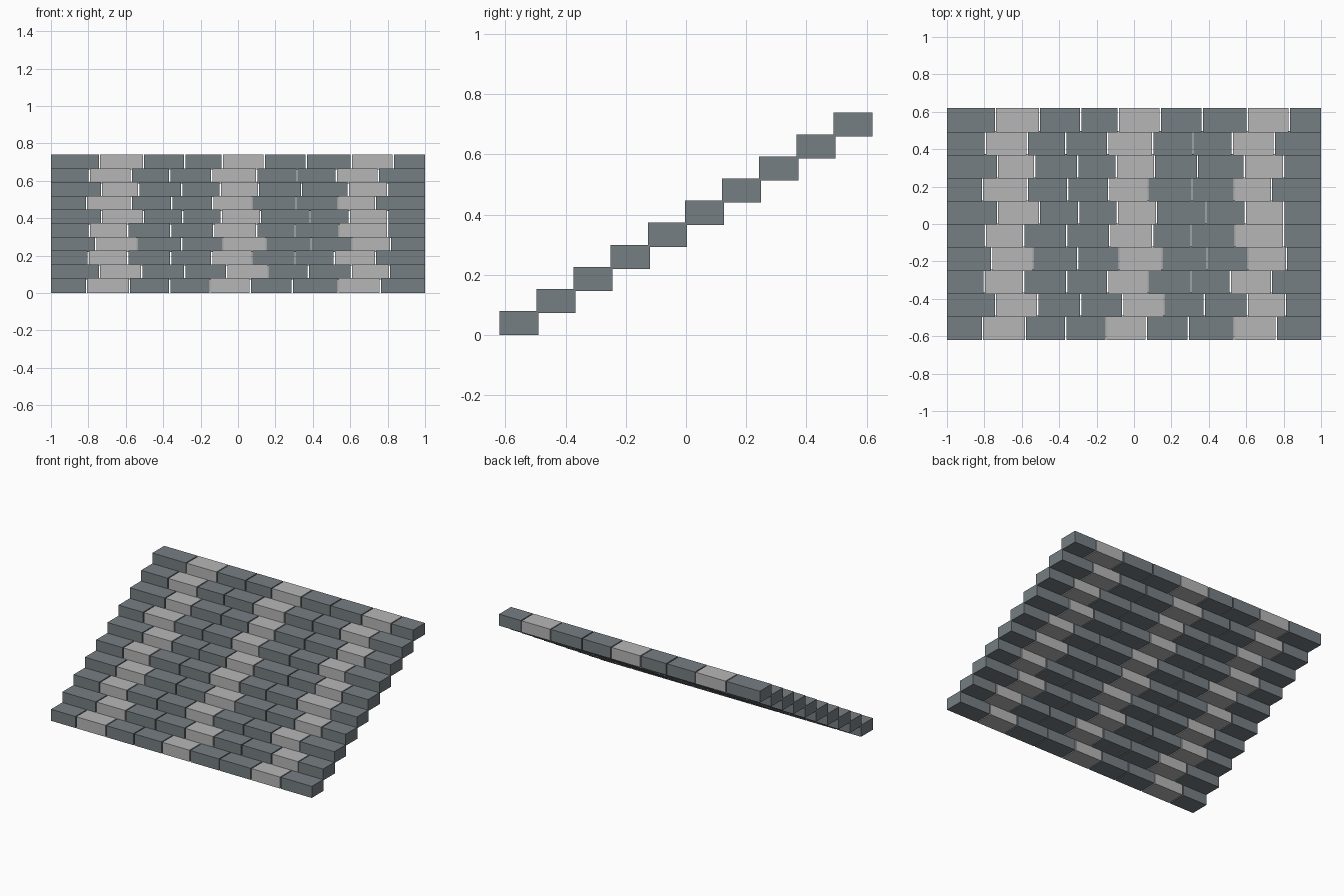
import bpy

# Flat colours
def make_material(name, rgb):
    m = bpy.data.materials.new(name)
    m.diffuse_color = (*rgb, 1)
    return m

dark = make_material("dark grey stone", (0.18, 0.21, 0.225))
light = make_material("light grey stone", (0.47, 0.47, 0.47))

# Joints between the nine stones of each course, lowest course first
JOINTS = [
    (-.81, -.58, -.365, -.15, .065, .29, .535, .76),
    (-.74, -.515, -.285, -.06, .16, .375, .605, .81),
    (-.80, -.59, -.36, -.14, .075, .305, .515, .735),
    (-.76, -.54, -.30, -.08, .15, .39, .61, .815),
    (-.795, -.59, -.36, -.13, .10, .305, .54, .80),
    (-.73, -.505, -.295, -.09, .12, .385, .595, .80),
    (-.81, -.57, -.355, -.135, .075, .31, .535, .735),
    (-.73, -.53, -.30, -.095, .11, .34, .59, .80),
    (-.795, -.57, -.365, -.14, .10, .315, .525, .75),
    (-.74, -.505, -.285, -.085, .14, .365, .605, .83),
]
DEPTH, HEIGHT, GAP = 0.13, 0.08, 0.007
RUN, RISE = 0.1233, 0.0733

# One rectangular stone between x0 and x1
def stone(name, x0, x1, y0, z0, material):
    bpy.ops.mesh.primitive_cube_add(
        size=1, location=((x0 + x1) / 2, y0 + DEPTH / 2, z0 + HEIGHT / 2))
    ob = bpy.context.object
    ob.name = name
    ob.scale = (x1 - x0, DEPTH, HEIGHT)
    ob.data.materials.append(material)

# Stepped courses; every third stone is light
for row, joints in enumerate(JOINTS):
    edges = (-1 - GAP / 2, *joints, 1 + GAP / 2)
    for i, (a, b) in enumerate(zip(edges, edges[1:])):
        stone(f"step_{row + 1}_stone_{i + 1}", a + GAP / 2, b - GAP / 2,
              -0.62 + row * RUN, row * RISE, light if i % 3 == 1 else dark)
